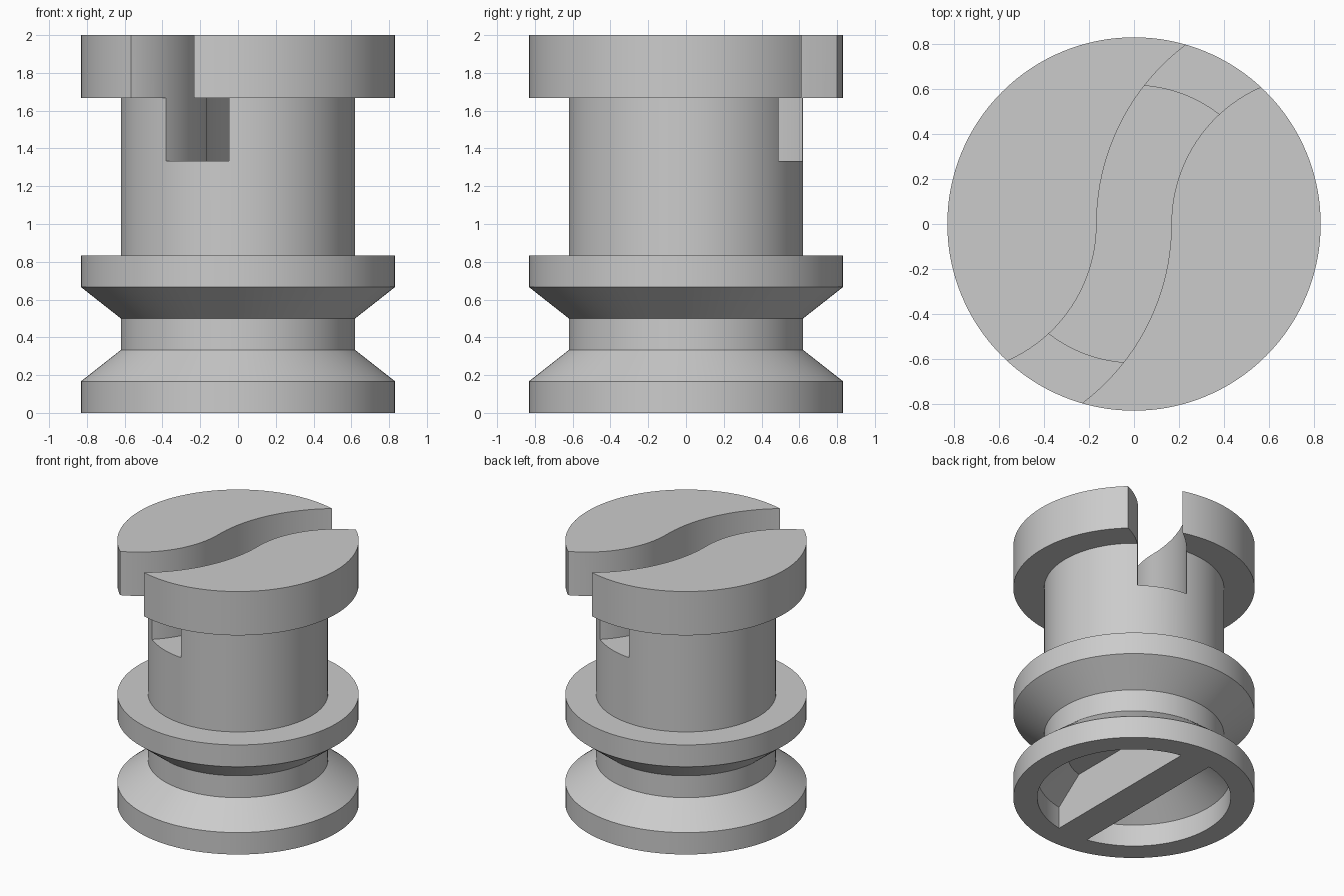
import bpy, bmesh, math
from mathutils import Vector

if "Cube" in bpy.data.objects:
    bpy.data.objects.remove(bpy.data.objects["Cube"])

U = 1 / 6                      # base module of the part
SEGMENTS = 128
R_FLANGE, R_NECK, R_CAVITY = 0.832, 0.62, 4 * U

grey = bpy.data.materials.new("light_grey")
grey.use_nodes = True
grey.diffuse_color = (0.6, 0.6, 0.6, 1)
grey.node_tree.nodes["Principled BSDF"].inputs["Base Color"].default_value = (0.6, 0.6, 0.6, 1)


def add_object(name, bm):
    bmesh.ops.recalc_face_normals(bm, faces=bm.faces)
    mesh = bpy.data.meshes.new(name)
    bm.to_mesh(mesh)
    bm.free()
    mesh.materials.append(grey)
    obj = bpy.data.objects.new(name, mesh)
    bpy.context.collection.objects.link(obj)
    return obj


def lathe(profile):
    """Spin (radius, z) points, running from axis to axis, into a closed solid."""
    bm = bmesh.new()
    verts = [bm.verts.new((r, 0, z)) for r, z in profile]
    edges = [bm.edges.new(pair) for pair in zip(verts, verts[1:])]
    bmesh.ops.spin(bm, geom=verts + edges, cent=(0, 0, 0), axis=(0, 0, 1),
                   angle=math.tau, steps=SEGMENTS, use_duplicate=False)
    bmesh.ops.remove_doubles(bm, verts=bm.verts, dist=1e-5)
    # merge the triangle fans into flat caps
    flat = [e for e in bm.edges if len(e.link_faces) == 2 and any(v.co.xy.length < 1e-4 for v in e.verts)]
    bmesh.ops.dissolve_edges(bm, edges=flat, use_verts=True)
    return bm


def cavity_half(side):
    """Half of the tapered underside recess, cut off at the web."""
    bm = lathe([(0, -U), (R_CAVITY, -U), (R_CAVITY, U), (0.458, 2 * U), (0, 2 * U)])
    geom = bm.verts[:] + bm.edges[:] + bm.faces[:]
    cut = bmesh.ops.bisect_plane(bm, geom=geom, plane_co=(side * 0.125, 0, 0),
                                 plane_no=(side, 0, 0), clear_inner=True)
    rim = [e for e in cut["geom_cut"] if isinstance(e, bmesh.types.BMEdge)]
    bmesh.ops.contextual_create(bm, geom=rim)
    return add_object("cavity_cutter", bm)


def s_slot():
    """S-shaped channel made of two opposed arcs, one each side of the centre."""
    bm = bmesh.new()
    steps, sweep, centre = 28, math.radians(72), 5 * U
    rows = []
    for i in range(-steps, steps + 1):
        a = sweep * i / steps
        s = 1 if i >= 0 else -1
        radii = (centre + U, centre - U) if s > 0 else (centre - U, centre + U)
        rows.append([bm.verts.new((s * (centre - r * math.cos(a)), r * math.sin(abs(a)) * s, 8 * U))
                     for r in radii])
    for a, b in zip(rows, rows[1:]):
        bm.faces.new((a[0], a[1], b[1], b[0]))
    top = bmesh.ops.extrude_face_region(bm, geom=bm.faces[:])["geom"]
    bmesh.ops.translate(bm, vec=Vector((0, 0, 1)),
                        verts=[v for v in top if isinstance(v, bmesh.types.BMVert)])
    return add_object("slot_cutter", bm)


# Turned body: base, tapered groove, collar, neck and head
body = add_object("turned_body", lathe([
    (0, 0), (R_FLANGE, 0), (R_FLANGE, U), (R_NECK, 2 * U), (R_NECK, 3 * U),
    (R_FLANGE, 4 * U), (R_FLANGE, 5 * U), (R_NECK, 5 * U), (R_NECK, 10 * U),
    (R_FLANGE, 10 * U), (R_FLANGE, 2), (0, 2)]))

# Cut the head slot and the two recesses that leave a web underneath
bpy.ops.object.select_all(action="DESELECT")
bpy.context.view_layer.objects.active = body
body.select_set(True)
for cutter in (s_slot(), cavity_half(1), cavity_half(-1)):
    cutter.hide_render = True
    mod = body.modifiers.new("cut", "BOOLEAN")
    mod.operation, mod.solver, mod.object = "DIFFERENCE", "EXACT", cutter
    bpy.ops.object.modifier_apply(modifier=mod.name)
    bpy.data.objects.remove(cutter)

bpy.ops.object.shade_smooth_by_angle(angle=math.radians(30))
